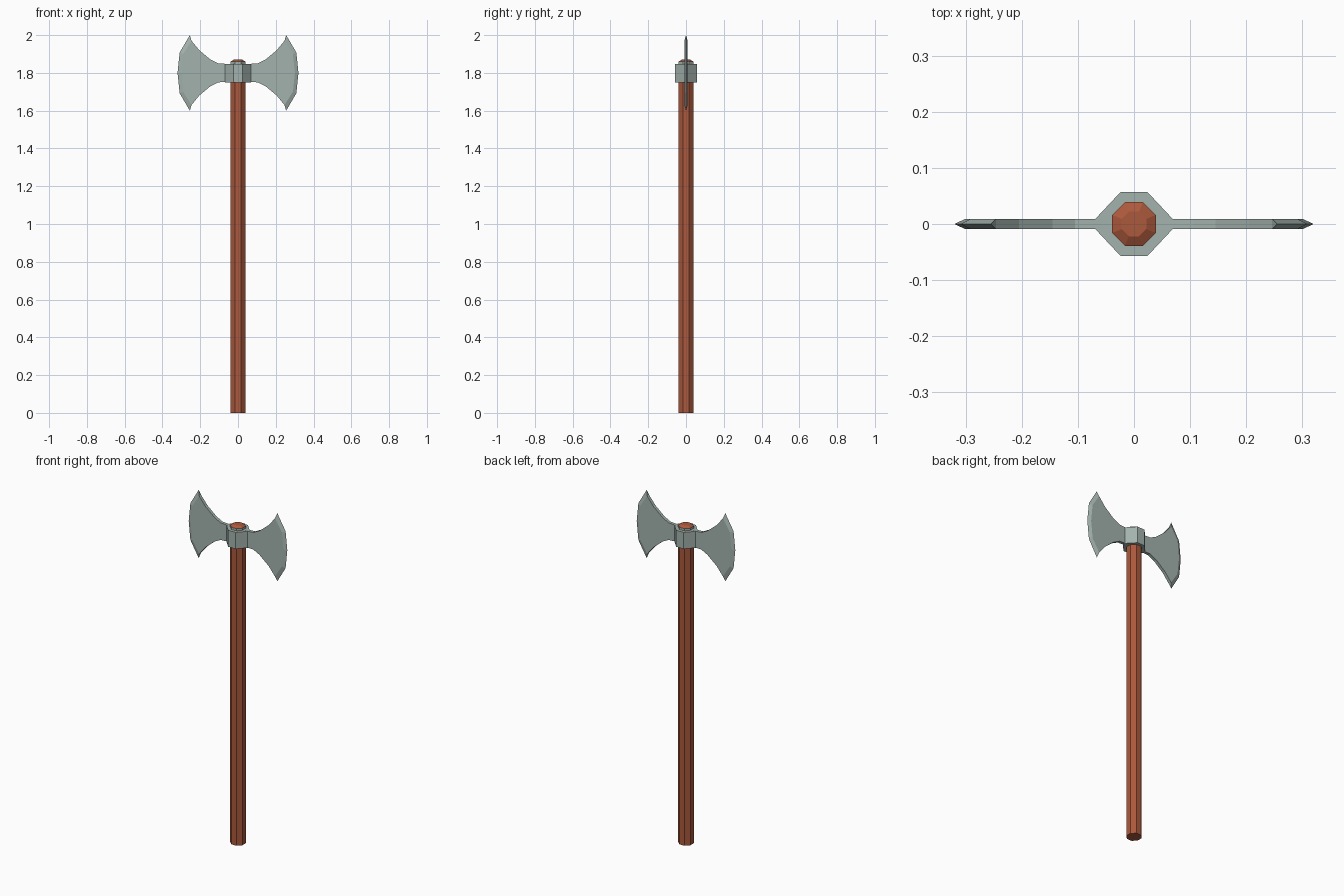
import bpy, bmesh, math

if "Cube" in bpy.data.objects:
    bpy.data.objects.remove(bpy.data.objects["Cube"])


def material(name, rgb):
    m = bpy.data.materials.new(name)
    m.diffuse_color = (*rgb, 1)
    m.use_nodes = True
    m.node_tree.nodes["Principled BSDF"].inputs["Base Color"].default_value = m.diffuse_color
    return m


WOOD = material("red_brown_wood", (0.41, 0.10, 0.046))
STEEL = material("grey_green_steel", (0.37, 0.45, 0.42))


def make_object(name, bm, mats):
    bmesh.ops.recalc_face_normals(bm, faces=bm.faces)
    me = bpy.data.meshes.new(name)
    bm.to_mesh(me)
    bm.free()
    for m in mats:
        me.materials.append(m)
    ob = bpy.data.objects.new(name, me)
    bpy.context.collection.objects.link(ob)
    return ob


def loft(bm, rings):
    """Join equal rings of points and cap both ends."""
    vs = [[bm.verts.new(p) for p in r] for r in rings]
    n = len(vs[0])
    for a, b in zip(vs, vs[1:]):
        for i in range(n):
            j = (i + 1) % n
            bm.faces.new((a[i], a[j], b[j], b[i]))
    bm.faces.new(vs[0])
    bm.faces.new(vs[-1])


def octagon(apothem, z):
    r = apothem / math.cos(math.pi / 8)
    return [(r * math.cos((i + 0.5) * math.pi / 4),
             r * math.sin((i + 0.5) * math.pi / 4), z) for i in range(8)]


# Octagonal handle
bm = bmesh.new()
loft(bm, [octagon(0.039, 0), octagon(0.039, 1.8)])
make_object("handle", bm, [WOOD])

# Handle end above the head: steel sides, wooden chamfered top
bm = bmesh.new()
loft(bm, [octagon(0.039, 1.8), octagon(0.039, 1.86), octagon(0.022, 1.87)])
bm.normal_update()
top = make_object("handle_end", bm, [WOOD, STEEL])
for p in top.data.polygons:
    p.material_index = 1 if abs(p.normal.z) < 0.3 else 0

# Collar around the handle
half = [(0.069, 0.009), (0.024, 0.057), (-0.024, 0.057), (-0.069, 0.009)]
outline = half + [(-x, -y) for x, y in half]
bm = bmesh.new()
loft(bm, [[(x, y, z) for x, y in outline] for z in (1.75, 1.847)])
make_object("collar", bm, [STEEL])

# Blade: flat cheeks with a sharpened outer edge, mirrored to both sides
MID, T = 1.8, 0.009
upper = [(0.045, 0.047), (0.105, 0.05), (0.145, 0.07), (0.205, 0.12), (0.246, 0.170)]
shoulder = [(0.291, 0.10), (0.301, 0), (0.291, -0.10)]
edge_pts = [(0.255, 0.20), (0.309, 0.108), (0.32, 0), (0.309, -0.108), (0.255, -0.20)]
lower = [(x, -z) for x, z in upper]

bm = bmesh.new()
edge = [bm.verts.new((x, 0, MID + z)) for x, z in edge_pts]
sides = []
for y in (-T, T):
    up, sh, lo = [[bm.verts.new((x, y, MID + z)) for x, z in pts]
                  for pts in (upper, shoulder, lower)]
    for i in range(len(up) - 1):
        if i < 3:
            bm.faces.new((up[i], up[i + 1], lo[i + 1], lo[i]))
    bm.faces.new([up[3], up[4], *sh, lo[4], lo[3]])
    bevel = [up[4], *sh, lo[4]]
    for i in range(4):
        bm.faces.new((bevel[i], bevel[i + 1], edge[i + 1], edge[i]))
    sides.append((up, lo))
for k, tip in ((0, edge[0]), (1, edge[-1])):
    f, b = sides[0][k], sides[1][k]
    for i in range(4):
        bm.faces.new((f[i], f[i + 1], b[i + 1], b[i]))
    bm.faces.new((f[4], tip, b[4]))
(fu, fl), (bu, bl) = sides
bm.faces.new((fu[0], fl[0], bl[0], bu[0]))
blade = make_object("blades", bm, [STEEL])
mod = blade.modifiers.new("mirror", 'MIRROR')
mod.use_mirror_merge = False
